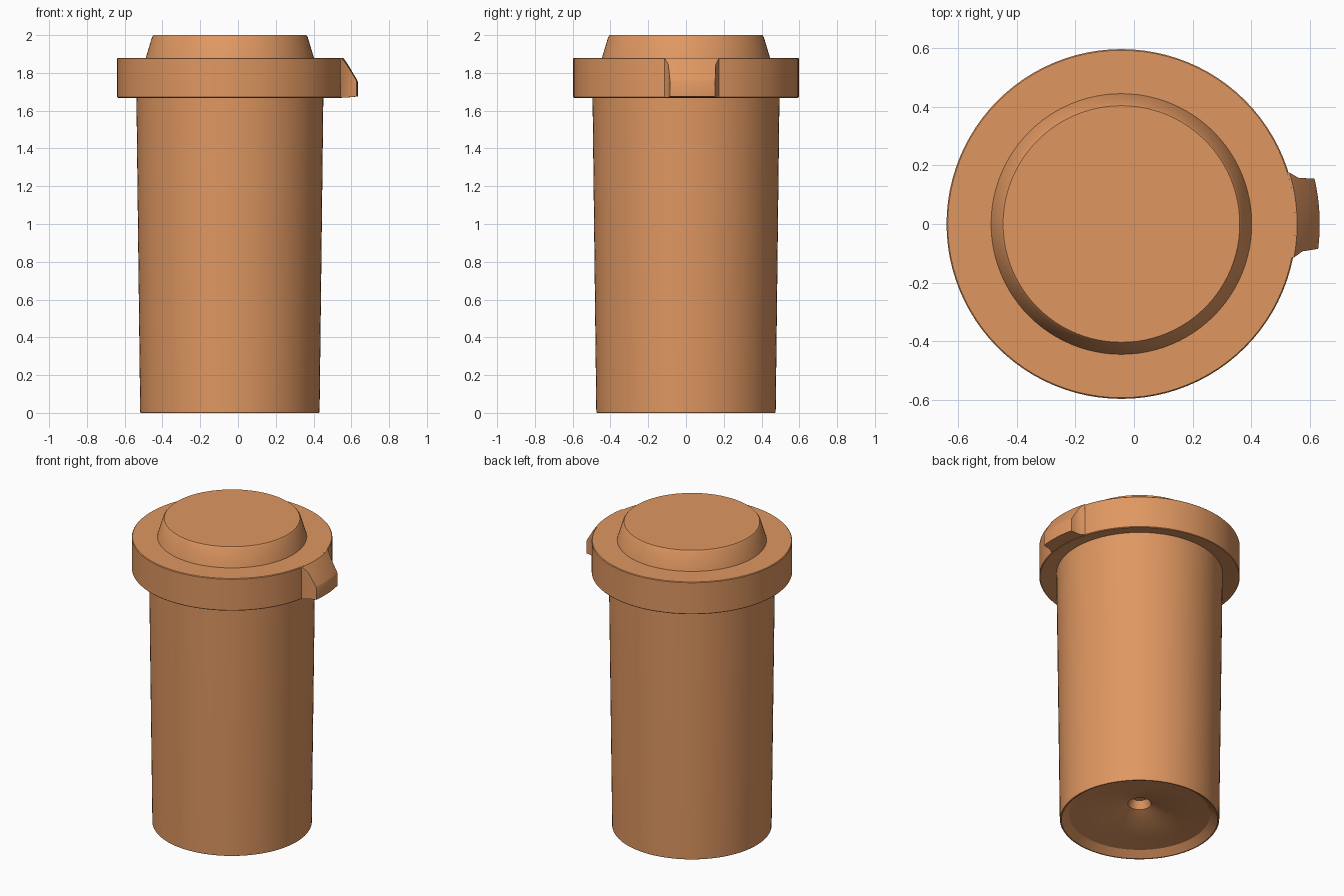
import bpy, bmesh
from math import sin, cos, radians, tau

if "Cube" in bpy.data.objects:
    bpy.data.objects.remove(bpy.data.objects["Cube"])

AXIS_X = -0.043   # the round parts sit slightly left because the tab sticks out right
SEG = 96

mat = bpy.data.materials.new("orange_plastic")
mat.diffuse_color = (0.74, 0.31, 0.12, 1)
mat.use_nodes = True
mat.node_tree.nodes["Principled BSDF"].inputs["Base Color"].default_value = mat.diffuse_color


def finish(bm, name):
    bmesh.ops.recalc_face_normals(bm, faces=bm.faces)
    mesh = bpy.data.meshes.new(name)
    bm.to_mesh(mesh)
    bm.free()
    obj = bpy.data.objects.new(name, mesh)
    obj.location.x = AXIS_X
    mesh.materials.append(mat)
    bpy.context.collection.objects.link(obj)
    bpy.ops.object.select_all(action='DESELECT')
    obj.select_set(True)
    bpy.context.view_layer.objects.active = obj
    bpy.ops.object.shade_smooth_by_angle(angle=radians(30))
    return obj


def lathe(name, profile):
    """Revolve (radius, height) points around z; the ends lie on the axis."""
    bm = bmesh.new()
    verts = [bm.verts.new((r, 0, z)) for r, z in profile]
    edges = [bm.edges.new(pair) for pair in zip(verts, verts[1:])]
    bmesh.ops.spin(bm, geom=verts + edges, cent=(0, 0, 0), axis=(0, 0, 1),
                   angle=tau, steps=SEG, use_merge=True)
    bmesh.ops.remove_doubles(bm, verts=bm.verts, dist=1e-5)
    return finish(bm, name)


# Tapered cup with a recessed underside and a small central dimple
lathe("cup_body", [
    (0, 0.16), (0.05, 0.16), (0.07, 0.11), (0.16, 0.075), (0.31, 0.05),
    (0.42, 0.035), (0.465, 0.0), (0.472, 0.0), (0.475, 0.005),
    (0.495, 1.68), (0.495, 1.72), (0, 1.72)])

# Lid with wide rim and raised, sloping centre
lathe("lid", [
    (0, 1.69), (0.50, 1.69), (0.575, 1.668), (0.593, 1.668), (0.597, 1.672),
    (0.597, 1.876), (0.593, 1.88), (0.445, 1.88), (0.412, 1.99),
    (0.404, 2.0), (0, 2.0)])

# Thumb tab: a tapered, curved block with a sloping top
bm = bmesh.new()
tab_section = [  # radius, height, half angle in degrees
    (0.56, 1.672, 15.0), (0.597, 1.670, 14.1), (0.625, 1.670, 11.6),
    (0.677, 1.675, 10.2), (0.677, 1.755, 10.2), (0.672, 1.765, 10.3),
    (0.625, 1.845, 11.6), (0.600, 1.880, 14.0), (0.56, 1.8795, 15.0)]
rings = []
for i in range(13):
    t = i / 6 - 1
    ring = []
    for r, z, half in tab_section:
        a = radians(3 + t * half)
        ring.append(bm.verts.new((r * cos(a), r * sin(a), z)))
    rings.append(ring)
n = len(tab_section)
for a, b in zip(rings, rings[1:]):
    for k in range(n):
        bm.faces.new((a[k], a[(k + 1) % n], b[(k + 1) % n], b[k]))
for ring in (rings[0], rings[-1]):   # side walls as strips from bottom to top
    lo, hi = ring[:4], [ring[8], ring[7], ring[6], ring[5]]
    for k in range(3):
        bm.faces.new((lo[k], lo[k + 1], hi[k + 1], hi[k]))
    bm.faces.new((ring[3], ring[4], ring[5]))
finish(bm, "lid_tab")
